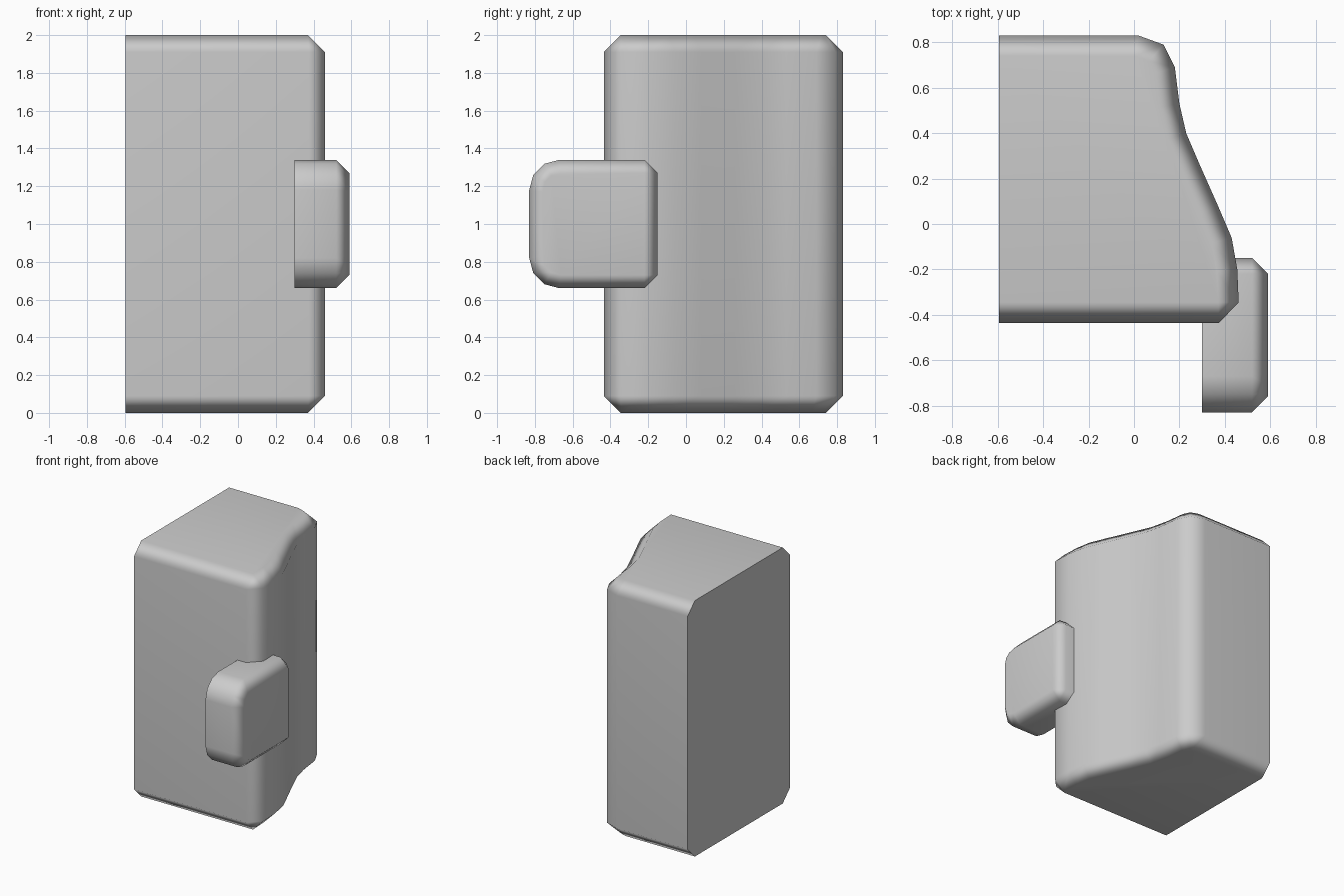
import bpy, bmesh, math
from mathutils import Vector

if "Cube" in bpy.data.objects:
    bpy.data.objects.remove(bpy.data.objects["Cube"])


def prism(name, profile, direction, pick_edge, width):
    """Extrude a closed profile, chamfer the picked edges, shade smooth."""
    bm = bmesh.new()
    face = bm.faces.new([bm.verts.new(p) for p in profile])
    ext = bmesh.ops.extrude_face_region(bm, geom=[face], use_keep_orig=True)
    moved = [v for v in ext["geom"] if isinstance(v, bmesh.types.BMVert)]
    bmesh.ops.translate(bm, verts=moved, vec=direction)
    bmesh.ops.recalc_face_normals(bm, faces=bm.faces)
    edges = [e for e in bm.edges if pick_edge(e.verts[0].co, e.verts[1].co)]
    bmesh.ops.bevel(bm, geom=edges, offset=width, offset_type='OFFSET', segments=1,
                    profile=0.5, affect='EDGES', clamp_overlap=False, loop_slide=True)
    bmesh.ops.recalc_face_normals(bm, faces=bm.faces)
    mesh = bpy.data.meshes.new(name)
    bm.to_mesh(mesh)
    bm.free()
    obj = bpy.data.objects.new(name, mesh)
    bpy.context.collection.objects.link(obj)
    bpy.ops.object.select_all(action='DESELECT')
    obj.select_set(True)
    bpy.context.view_layer.objects.active = obj
    bpy.ops.object.shade_smooth_by_angle(angle=math.radians(50))
    weighted = obj.modifiers.new("weighted_normals", 'WEIGHTED_NORMAL')
    weighted.keep_sharp = True
    return obj


def near(a, b):
    return abs(a - b) < 1e-4


# Main body: plan profile with a curved right side, flat uncut left face
LEFT, FRONT, BACK, CORNER = -0.595, -0.435, 0.83, 0.465
plan = [(LEFT, FRONT), (CORNER, FRONT), (0.455, -0.2), (0.43, -0.06), (0.37, 0.08),
        (0.29, 0.26), (0.23, 0.40), (0.20, 0.53), (0.18, 0.69), (0.13, 0.79),
        (0.02, BACK), (LEFT, BACK)]


def body_edge(a, b):
    if near(a.z, b.z):
        return not (near(a.x, LEFT) and near(b.x, LEFT))
    return near(a.x, CORNER)


prism("body", [(x, y, 0) for x, y in plan], Vector((0, 0, 2)), body_edge, 0.09)

# Side block: rounded front corners, chamfered outer rim and rear edges
X0, X1, Y0, Y1, Z0, Z1, R = 0.30, 0.59, -0.83, -0.15, 0.66, 1.34, 0.16
side = [(Y1, Z0), (Y1, Z1)]
for zc, start in ((Z1 - R, 90), (Z0 + R, 180)):
    for i in range(4):
        t = math.radians(start + 30 * i)
        side.append((Y0 + R + R * math.cos(t), zc + R * math.sin(t)))


def block_edge(a, b):
    if near(a.x, b.x):
        return near(a.x, X1)
    return near(a.y, Y1)


prism("side_block", [(X0, y, z) for y, z in side], Vector((X1 - X0, 0, 0)), block_edge, 0.07)
